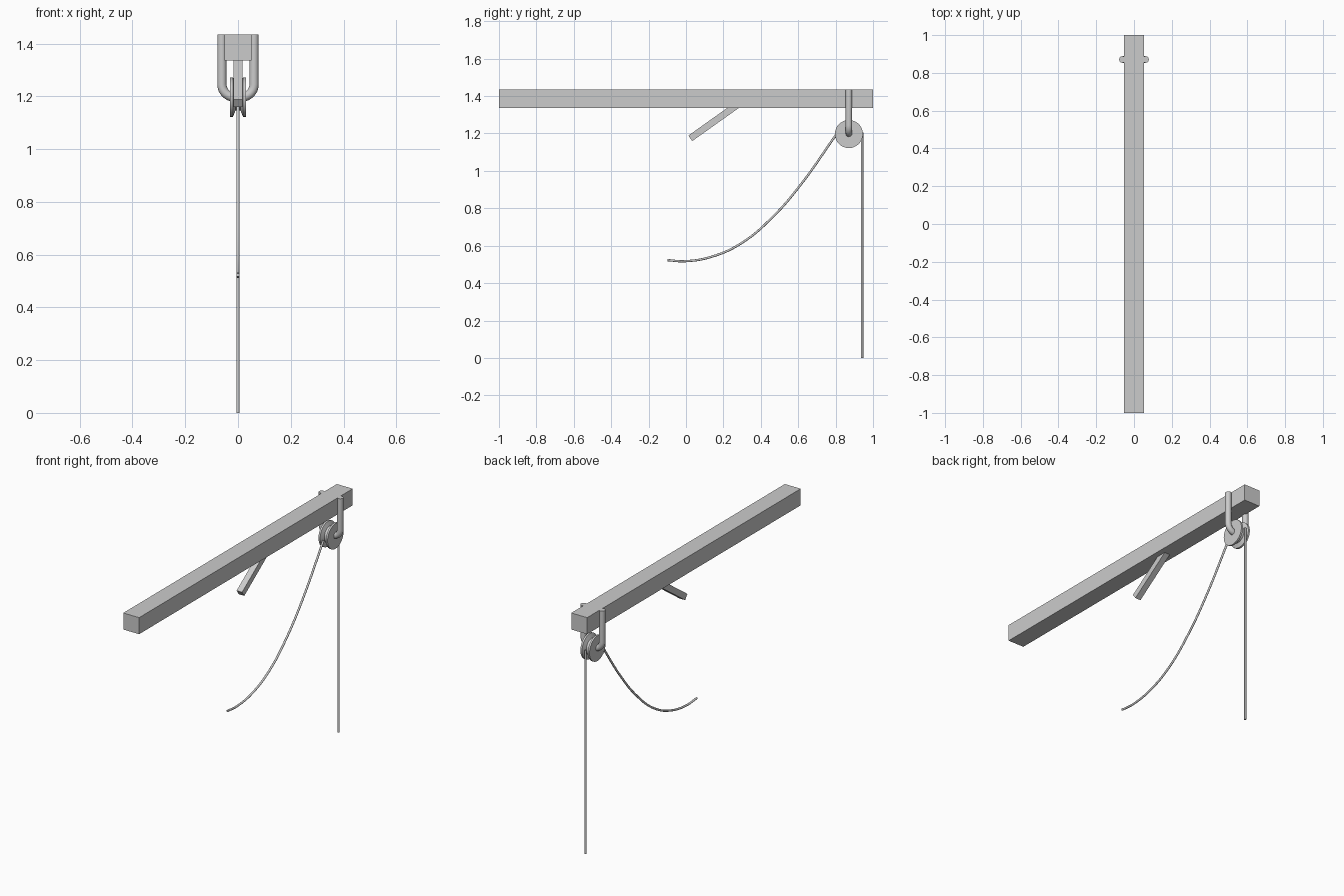
import bpy, bmesh, math
from mathutils import Vector, Matrix

if "Cube" in bpy.data.objects:
    bpy.data.objects.remove(bpy.data.objects["Cube"])

WY, WZ = 0.871, 1.197   # pulley wheel centre


def box(name, size, matrix):
    bm = bmesh.new()
    bmesh.ops.create_cube(bm, size=1)
    bmesh.ops.scale(bm, vec=size, verts=bm.verts)
    bmesh.ops.transform(bm, matrix=matrix, verts=bm.verts)
    me = bpy.data.meshes.new(name)
    bm.to_mesh(me)
    bm.free()
    ob = bpy.data.objects.new(name, me)
    bpy.context.collection.objects.link(ob)
    return ob


def smooth(ob):
    bpy.ops.object.select_all(action='DESELECT')
    ob.select_set(True)
    bpy.context.view_layer.objects.active = ob
    bpy.ops.object.shade_smooth_by_angle(angle=math.radians(35))


def tube(name, points, radius, auto=False):
    cu = bpy.data.curves.new(name, 'CURVE')
    cu.dimensions = '3D'
    cu.bevel_depth = radius
    cu.bevel_resolution = 4
    cu.use_fill_caps = True
    cu.resolution_u = 8
    sp = cu.splines.new('BEZIER' if auto else 'POLY')
    if auto:
        sp.bezier_points.add(len(points) - 1)
        for bp, p in zip(sp.bezier_points, points):
            bp.co = p
            bp.handle_left_type = bp.handle_right_type = 'AUTO'
    else:
        sp.points.add(len(points) - 1)
        for q, p in zip(sp.points, points):
            q.co = (*p, 1)
    ob = bpy.data.objects.new(name, cu)
    bpy.context.collection.objects.link(ob)
    bpy.ops.object.select_all(action='DESELECT')
    ob.select_set(True)
    bpy.context.view_layer.objects.active = ob
    bpy.ops.object.convert(target='MESH')
    smooth(bpy.context.object)


# Beam
box("beam", (0.104, 2.0, 0.098), Matrix.Translation((0, 0, 1.385)))

# Slanted peg under the beam
low, top = Vector((0, 0.023, 1.174)), Vector((0, 0.30, 1.371))
d = top - low
box("peg", (0.036, d.length, 0.036),
    Matrix.Translation((low + top) / 2) @ Matrix.Rotation(math.atan2(d.z, d.y), 4, 'X'))

# Grooved pulley wheel, turned about the x axis
profile = [(-0.03, 0), (-0.03, 0.075), (-0.019, 0.075), (-0.009, 0.05),
           (0.009, 0.05), (0.019, 0.075), (0.03, 0.075), (0.03, 0)]
bm = bmesh.new()
vs = [bm.verts.new((x, r, 0)) for x, r in profile]
es = [bm.edges.new(p) for p in zip(vs, vs[1:])]
bmesh.ops.spin(bm, geom=vs + es, cent=(0, 0, 0), axis=(1, 0, 0),
               angle=math.tau, steps=32)
bmesh.ops.remove_doubles(bm, verts=bm.verts, dist=1e-5)
bmesh.ops.recalc_face_normals(bm, faces=bm.faces)
bmesh.ops.translate(bm, vec=(0, WY, WZ), verts=bm.verts)
me = bpy.data.meshes.new("pulley_wheel")
bm.to_mesh(me)
bm.free()
wheel = bpy.data.objects.new("pulley_wheel", me)
bpy.context.collection.objects.link(wheel)
smooth(wheel)

# U-shaped hanger that also forms the axle
half, bend = 0.061, 0.048
right = [(half, WY, 1.434)]
for i in range(9):
    a = math.pi / 2 * i / 8
    right.append((half - bend + bend * math.cos(a), WY, WZ + bend - bend * math.sin(a)))
left = [(-x, y, z) for x, y, z in reversed(right)]
tube("hanger", right + left, 0.0175)

# Rope: hanging side and slack side
tube("rope_hanging", [(0, 0.942, 1.205), (0, 0.942, 0)], 0.006)
slack = [(-0.10, 0.523), (-0.01, 0.517), (0.137, 0.541), (0.297, 0.614),
         (0.463, 0.753), (0.61, 0.922), (0.80, 1.19)]
tube("rope_slack", [(0, y, z) for y, z in slack], 0.006, auto=True)
